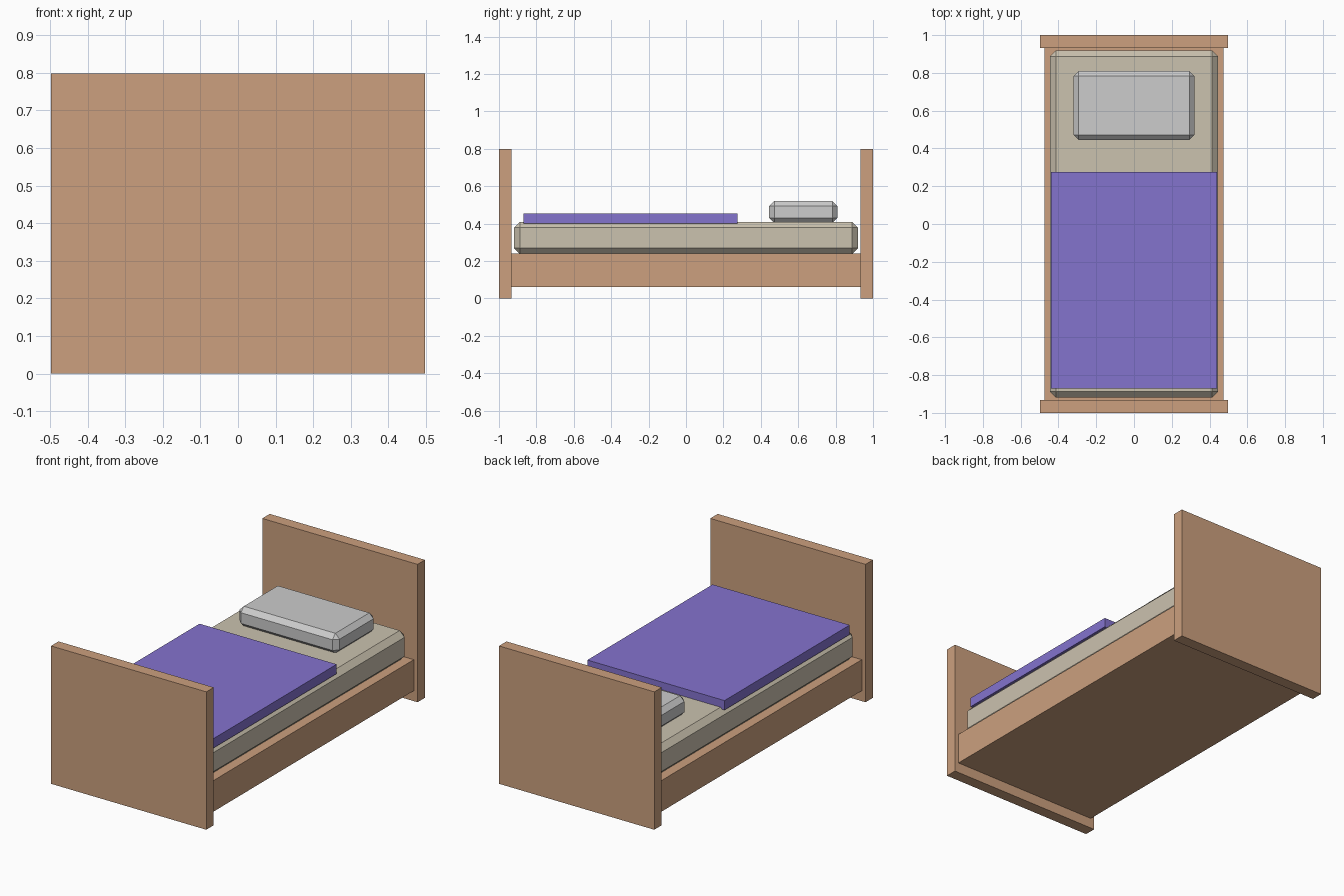
import bpy

if "Cube" in bpy.data.objects:
    bpy.data.objects.remove(bpy.data.objects["Cube"])


def srgb(r, g, b):
    f = lambda c: c / 12.92 if c <= 0.04045 else ((c + 0.055) / 1.055) ** 2.4
    return (f(r / 255), f(g / 255), f(b / 255), 1.0)


def material(name, rgb):
    m = bpy.data.materials.new(name)
    m.diffuse_color = srgb(*rgb)
    m.use_nodes = True
    m.node_tree.nodes["Principled BSDF"].inputs["Base Color"].default_value = m.diffuse_color
    return m


wood = material("light_wood", (204, 160, 126))
cream = material("cream_fabric", (203, 194, 175))
white = material("pale_grey_fabric", (204, 204, 204))
purple = material("purple_fabric", (132, 115, 206))


def box(name, x, y, z, mat, bevel=0.0):
    """Flat-shaded box from (min, max) ranges, with optional chamfered edges."""
    bpy.ops.mesh.primitive_cube_add(
        size=1, location=[(a + b) / 2 for a, b in (x, y, z)])
    ob = bpy.context.object
    ob.name = name
    ob.scale = [b - a for a, b in (x, y, z)]
    bpy.ops.object.transform_apply(location=False, rotation=False, scale=True)
    ob.data.materials.append(mat)
    if bevel:
        mod = ob.modifiers.new("chamfer", 'BEVEL')
        mod.width = bevel
        mod.segments = 1
    return ob


# End boards
box("footboard", (-0.497, 0.497), (-1.0, -0.932), (0, 0.798), wood)
box("headboard", (-0.497, 0.497), (0.932, 1.0), (0, 0.798), wood)

# Solid base between the boards
box("bed_base", (-0.473, 0.473), (-0.932, 0.932), (0.06, 0.24), wood)

# Bedding
box("mattress", (-0.445, 0.445), (-0.919, 0.919), (0.238, 0.41), cream, 0.031)
box("pillow", (-0.32, 0.32), (0.445, 0.81), (0.404, 0.52), white, 0.027)
box("blanket", (-0.439, 0.439), (-0.87, 0.275), (0.4, 0.455), purple)
